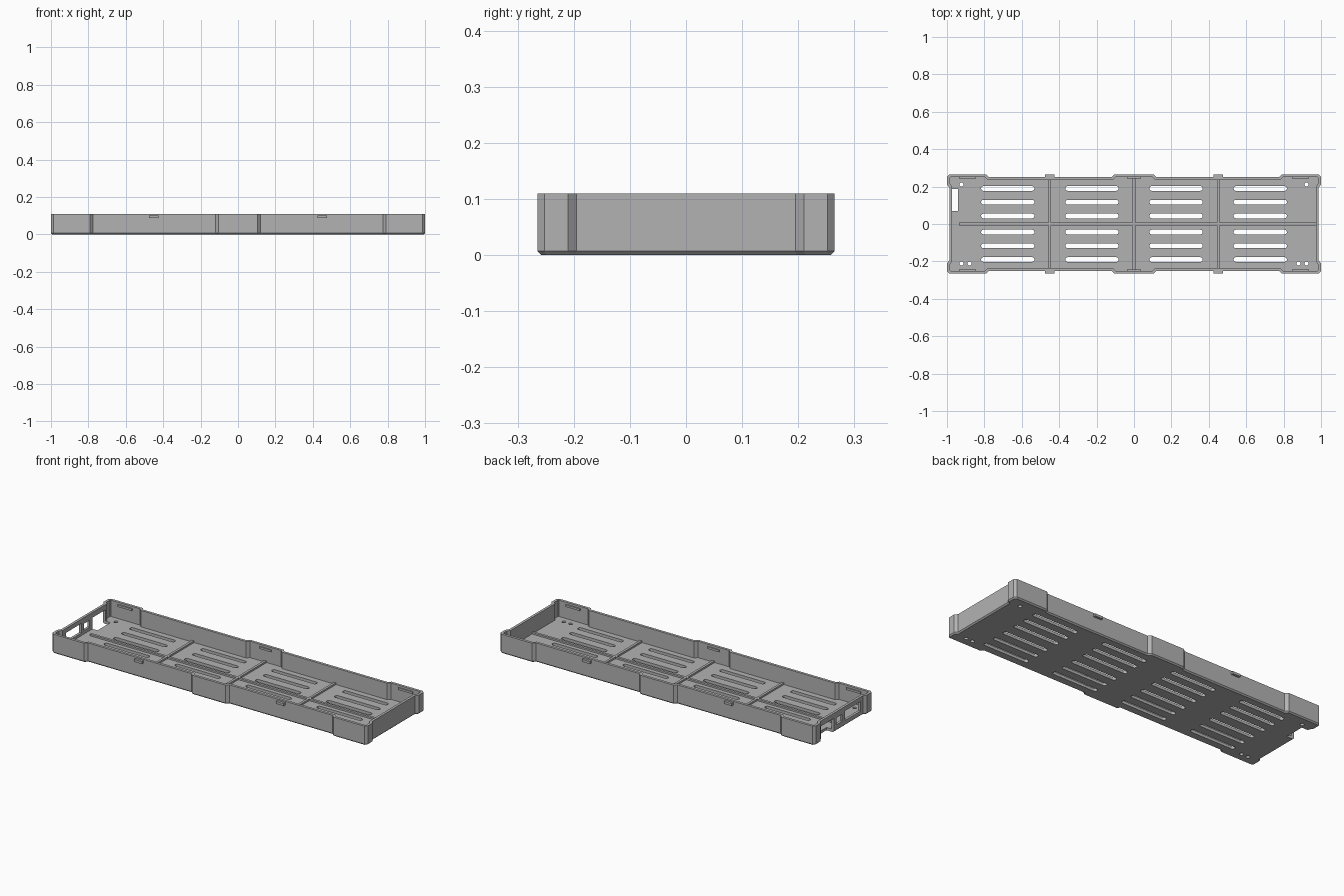
import bpy, bmesh, math
from mathutils import Vector

cube = bpy.data.objects.get("Cube")
if cube:
    bpy.data.objects.remove(cube, do_unlink=True)

grey = bpy.data.materials.new("light grey plastic")
grey.use_nodes = True
colour = (0.45, 0.45, 0.45, 1)
grey.diffuse_color = colour
grey.node_tree.nodes["Principled BSDF"].inputs["Base Color"].default_value = colour

HEIGHT, FLOOR, WALL = 0.11, 0.016, 0.015


def finish(bm, name):
    bmesh.ops.recalc_face_normals(bm, faces=bm.faces)
    mesh = bpy.data.meshes.new(name)
    bm.to_mesh(mesh)
    bm.free()
    mesh.materials.append(grey)
    obj = bpy.data.objects.new(name, mesh)
    bpy.context.collection.objects.link(obj)
    return obj


def loft(bm, loops):
    """Skin a stack of (outline, z) loops and close both ends."""
    rings = [[bm.verts.new((p[0], p[1], z)) for p in pts] for pts, z in loops]
    n = len(rings[0])
    for a, b in zip(rings, rings[1:]):
        for i in range(n):
            j = (i + 1) % n
            bm.faces.new((a[i], a[j], b[j], b[i]))
    bm.faces.new(rings[0][::-1])
    bm.faces.new(rings[-1])


def box(bm, x0, x1, y0, y1, z0, z1):
    loft(bm, [([(x0, y0), (x1, y0), (x1, y1), (x0, y1)], z) for z in (z0, z1)])


def inset(pts, d):
    """Mitred inward offset of a counter-clockwise outline."""
    out = []
    for i, p in enumerate(pts):
        a = (p - pts[i - 1]).normalized()
        b = (pts[(i + 1) % len(pts)] - p).normalized()
        na, nb = Vector((-a.y, a.x)), Vector((-b.y, b.x))
        out.append(p + (na + nb) * d / (1 + na.dot(nb)))
    return out


def stadium(cx, cy, half, r, steps=8):
    pts = []
    for side, start in ((1, -90), (-1, 90)):
        for k in range(steps + 1):
            t = math.radians(start + 180 * k / steps)
            pts.append((cx + side * half + r * math.cos(t), cy + r * math.sin(t)))
    return pts


# Tray shell: outline steps outward at the corners and the middle
quarter = [Vector(p) for p in (
    (0.987, 0.195), (1.0, 0.21), (1.0, 0.252), (0.987, 0.265),
    (0.79, 0.265), (0.775, 0.25), (0.12, 0.25), (0.105, 0.265))]
half = quarter + [Vector((-p.x, p.y)) for p in reversed(quarter)]
outline = half + [-p for p in half]
inner = inset(outline, WALL)
bm = bmesh.new()
loft(bm, [(inset(outline, 0.007), 0), (outline, 0.007), (outline, HEIGHT),
          (inner, HEIGHT), (inner, FLOOR)])
tray = finish(bm, "tray")

# Cutters: floor slots, screw holes and end wall openings
bm = bmesh.new()
for cx in (-0.675, -0.225, 0.225, 0.675):
    for row in (0.043, 0.117, 0.19):
        for cy in (row, -row):
            loft(bm, [(stadium(cx, cy, 0.13, 0.0125), z) for z in (-0.05, 0.05)])
for side in (-1, 1):
    for x, y in ((0.922, 0.211), (0.922, -0.211), (0.88, -0.211)):
        ring = [(side * x + 0.011 * math.cos(k * math.pi / 8),
                 y + 0.011 * math.sin(k * math.pi / 8)) for k in range(16)]
        loft(bm, [(ring, z) for z in (-0.05, 0.05)])
box(bm, -1.1, -0.94, 0.07, 0.187, -0.05, 0.08)
box(bm, -1.1, -0.95, -0.005, 0.045, 0.035, 0.075)
box(bm, -1.1, -0.95, -0.17, -0.03, 0.03, 0.085)
cutter = finish(bm, "opening_cutter")
cutter.hide_render = True

mod = tray.modifiers.new("openings", 'BOOLEAN')
mod.operation = 'DIFFERENCE'
mod.solver = 'EXACT'
mod.object = cutter
bpy.context.view_layer.objects.active = tray
bpy.ops.object.modifier_apply(modifier=mod.name)
bpy.data.objects.remove(cutter, do_unlink=True)

# Low stiffening ribs on the floor
bm = bmesh.new()
top = FLOOR + 0.01
for x in (-0.45, 0, 0.45):
    y = 0.249 if x == 0 else 0.235
    box(bm, x - 0.007, x + 0.007, -y, y, FLOOR - 0.004, top)
box(bm, -0.935, 0.972, -0.007, 0.007, FLOOR - 0.004, top - 0.0005)
finish(bm, "floor_ribs")

# Snap tabs outside the long walls, and matching ridges inside
tabs, ridges = bmesh.new(), bmesh.new()
for side in (-1, 1):
    for x in (-0.45, 0.45):
        y0, y1 = sorted((side * 0.245, side * 0.264))
        box(tabs, x - 0.025, x + 0.025, y0, y1, 0.088, 0.102)
    for x, w in ((-0.89, 0.045), (0, 0.037), (0.89, 0.045)):
        y0, y1 = sorted((side * 0.244, side * 0.252))
        box(ridges, x - w, x + w, y0, y1, 0.086, 0.098)
finish(tabs, "outer_snap_tabs")
finish(ridges, "inner_snap_ridges")
